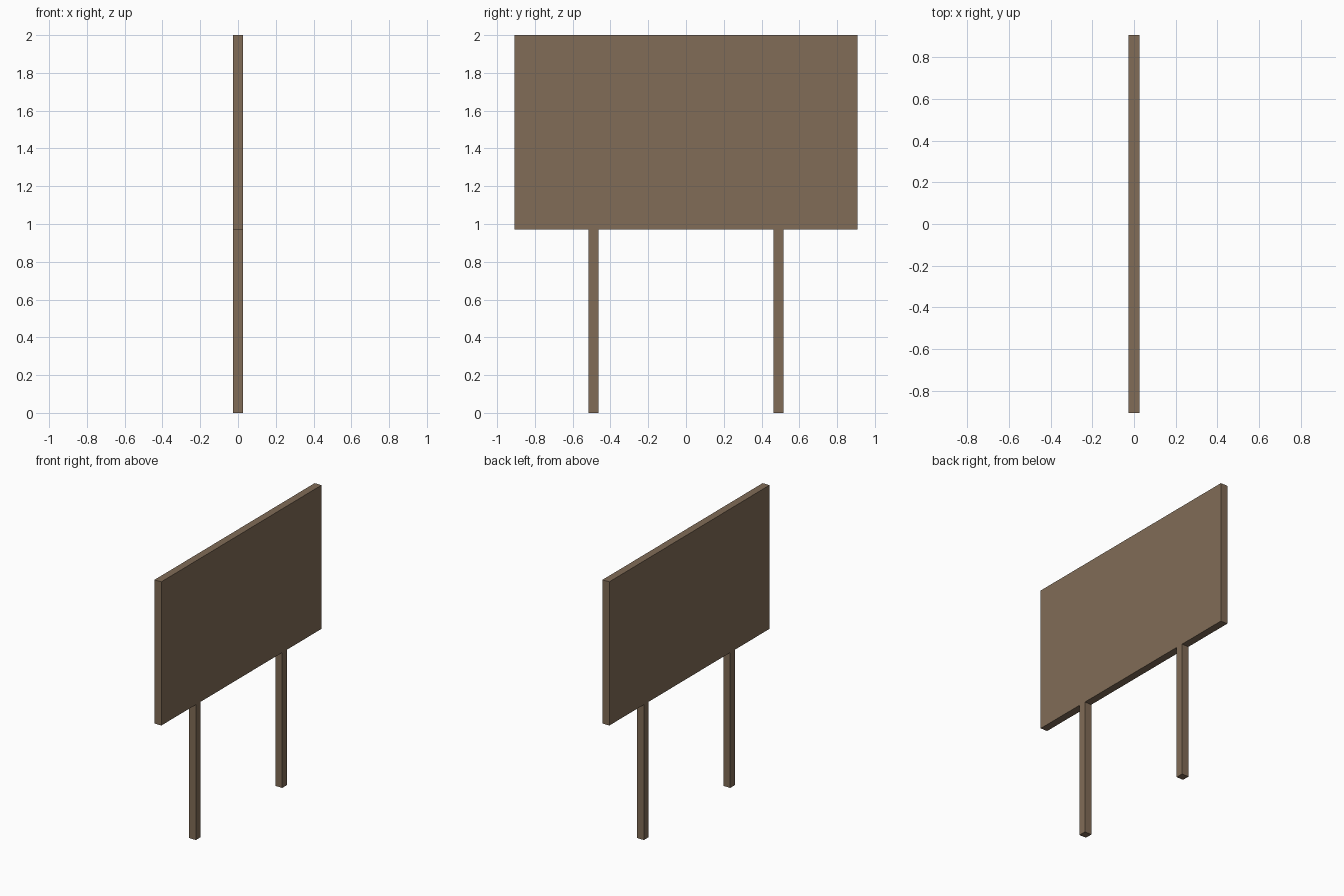
import bpy
import bmesh
from mathutils import Vector

if "Cube" in bpy.data.objects:
    bpy.data.objects.remove(bpy.data.objects["Cube"])

wood = bpy.data.materials.new("brown wood")
wood.diffuse_color = (0.22, 0.15, 0.095, 1)
wood.use_nodes = True
wood.node_tree.nodes["Principled BSDF"].inputs["Base Color"].default_value = wood.diffuse_color

T = 0.027       # half thickness of board and posts
BOTTOM = 0.97   # underside of the board


def box(name, lo, hi):
    lo, hi = Vector(lo), Vector(hi)
    bm = bmesh.new()
    bmesh.ops.create_cube(bm, size=1)
    bmesh.ops.scale(bm, vec=hi - lo, verts=bm.verts)
    bmesh.ops.translate(bm, vec=(lo + hi) / 2, verts=bm.verts)
    mesh = bpy.data.meshes.new(name)
    bm.to_mesh(mesh)
    bm.free()
    mesh.materials.append(wood)
    ob = bpy.data.objects.new(name, mesh)
    bpy.context.collection.objects.link(ob)
    return ob


# Sign board
box("board", (-T, -0.907, BOTTOM), (T, 0.907, 2.0))

# Two square posts under the board
for name, y in (("front_post", -0.489), ("back_post", 0.489)):
    box(name, (-T, y - T, 0), (T, y + T, BOTTOM))
